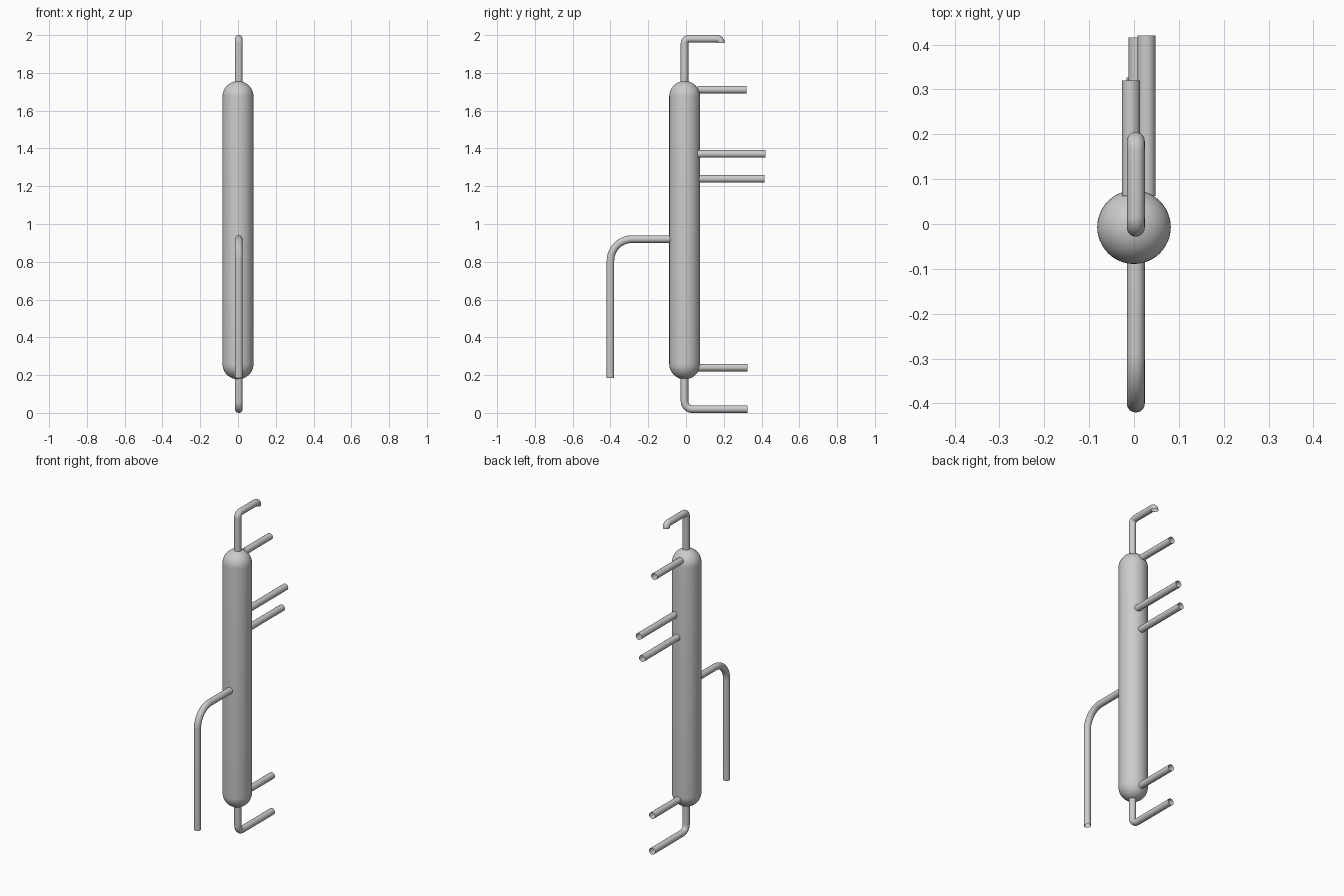
import bpy, bmesh
from math import sin, cos, pi
from mathutils import Vector, Matrix

if "Cube" in bpy.data.objects:
    bpy.data.objects.remove(bpy.data.objects["Cube"])

R = 0.02          # pipe radius
VESSEL_Y = -0.007


def smooth(obj):
    bpy.ops.object.select_all(action='DESELECT')
    obj.select_set(True)
    bpy.context.view_layer.objects.active = obj
    bpy.ops.object.shade_smooth_by_angle(angle=0.7)


def rounded(points, bends, steps=10):
    """Replace each inner corner of a right-angled path with an arc."""
    out = [points[0]]
    for i, r in enumerate(bends, 1):
        a, p, b = points[i - 1:i + 2]
        u, v = (a - p).normalized(), (b - p).normalized()
        centre = p + (u + v) * r
        for k in range(steps + 1):
            t = pi / 2 * k / steps
            out.append(centre - v * r * cos(t) - u * r * sin(t))
    return out + [points[-1]]


def pipe(name, x, yz, bends=()):
    """Open-ended round pipe along a path in the plane of constant x."""
    pts = rounded([Vector((x, y, z)) for y, z in yz], bends)
    bm = bmesh.new()
    rings, n = [], 24
    for i, p in enumerate(pts):
        d = (pts[min(i + 1, len(pts) - 1)] - pts[max(i - 1, 0)]).normalized()
        if i == 0 or i == len(pts) - 1:
            q = yz[:2] if i == 0 else yz[-2:]
            d = Vector((0, q[1][0] - q[0][0], q[1][1] - q[0][1])).normalized()
        side = Vector((1, 0, 0))
        up = d.cross(side)
        rings.append([bm.verts.new(p + R * (side * cos(2 * pi * k / n) + up * sin(2 * pi * k / n)))
                      for k in range(n)])
    for a, b in zip(rings, rings[1:]):
        for k in range(n):
            j = (k + 1) % n
            bm.faces.new((a[k], a[j], b[j], b[k]))
    bmesh.ops.recalc_face_normals(bm, faces=bm.faces)
    mesh = bpy.data.meshes.new(name)
    bm.to_mesh(mesh)
    bm.free()
    obj = bpy.data.objects.new(name, mesh)
    bpy.context.collection.objects.link(obj)
    smooth(obj)


# Vessel: a sphere split at its equator and stretched into a capsule
r, low, high = 0.082, 0.26, 1.675
bm = bmesh.new()
bmesh.ops.create_uvsphere(bm, u_segments=48, v_segments=24, radius=r)
equator = [e for e in bm.edges if all(abs(v.co.z) < 1e-5 for v in e.verts)]
bmesh.ops.split_edges(bm, edges=equator)
for f in bm.faces:
    f.tag = f.calc_center_median().z > 0
top = {v for f in bm.faces if f.tag for v in f.verts}
for v in bm.verts:
    v.co.z += high if v in top else low
rims = [e for e in bm.edges if e.is_boundary]
bmesh.ops.bridge_loops(bm, edges=rims)
bmesh.ops.recalc_face_normals(bm, faces=bm.faces)
mesh = bpy.data.meshes.new("vessel")
bm.to_mesh(mesh)
bm.free()
vessel = bpy.data.objects.new("vessel", mesh)
vessel.location.y = VESSEL_Y
bpy.context.collection.objects.link(vessel)
smooth(vessel)

# Top outlet, with a short downturned tip
pipe("top_outlet", 0.004, [(-0.008, 1.74), (-0.008, 1.98), (0.185, 1.98), (0.185, 1.957)], (0.025, 0.021))
# Bottom drain
pipe("bottom_drain", 0.004, [(-0.008, 0.19), (-0.008, 0.02), (0.325, 0.02)], (0.042,))
# Front downpipe
pipe("front_downpipe", 0.004, [(-0.08, 0.92), (-0.4, 0.92), (-0.4, 0.185)], (0.115,))
# Straight rear nozzles
for name, x, y, z in (("upper_nozzle", -0.007, 0.32, 1.711),
                      ("middle_nozzle_high", 0.028, 0.42, 1.371),
                      ("middle_nozzle_low", 0.008, 0.416, 1.239),
                      ("lower_nozzle", 0.003, 0.326, 0.24)):
    pipe(name, x, [(0.062, z), (y, z)])
